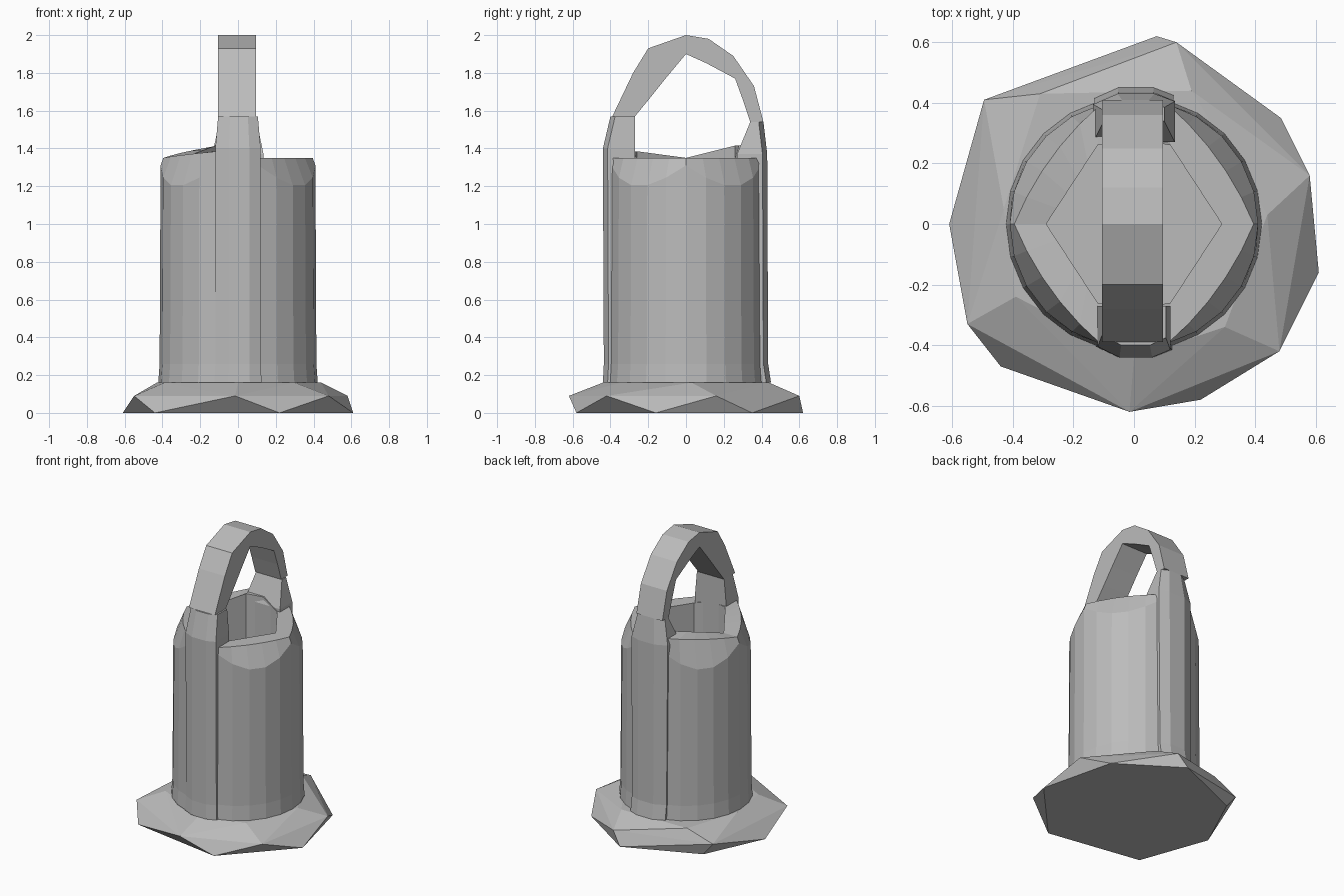
import bpy, bmesh
from math import sin, cos, pi
from mathutils import Vector

cube = bpy.data.objects.get("Cube")
if cube:
    bpy.data.objects.remove(cube)

grey = bpy.data.materials.new("stone_grey")
grey.use_nodes = True
colour = (0.5, 0.5, 0.5, 1)
grey.diffuse_color = colour
grey.node_tree.nodes["Principled BSDF"].inputs["Base Color"].default_value = colour


def finish(name, bm):
    bmesh.ops.recalc_face_normals(bm, faces=bm.faces)
    mesh = bpy.data.meshes.new(name)
    bm.to_mesh(mesh)
    bm.free()
    mesh.materials.append(grey)
    obj = bpy.data.objects.new(name, mesh)
    bpy.context.collection.objects.link(obj)
    return obj


def loft(name, rings):
    """Join closed rings of equal length and cap both ends."""
    bm = bmesh.new()
    loops = [[bm.verts.new(p) for p in ring] for ring in rings]
    for a, b in zip(loops, loops[1:]):
        for i in range(len(a)):
            j = (i + 1) % len(a)
            bm.faces.new((a[i], a[j], b[j], b[i]))
    bm.faces.new(loops[0])
    bm.faces.new(loops[-1])
    return finish(name, bm)


# Faceted base: staggered foot, belt and top corners
foot = [(-.61, 0), (-.44, -.47), (.22, -.58), (.61, -.16), (.485, .35), (.075, .62), (-.42, .41)]
belt = [(-.55, -.33), (-.015, -.62), (.48, -.42), (.58, .16), (.14, .60), (-.495, .41)]
crown = [(-.31, .43), (.19, .44), (.44, .03), (.3, -.34), (0, -.44), (-.39, -.24), (-.43, .05)]
bm = bmesh.new()
for corners, z in ((foot, 0), (belt, .09), (crown, .16)):
    for x, y in corners:
        bm.verts.new((x, y, z))
hull = bmesh.ops.convex_hull(bm, input=bm.verts)
unused = [v for v in bm.verts if not v.link_faces]
bmesh.ops.delete(bm, geom=unused, context='VERTS')
bmesh.ops.dissolve_limit(bm, angle_limit=.02, verts=bm.verts, edges=bm.edges)
finish("base", bm)


# Hollow body: each column runs up the outside, over the rim and down inside
def column(i):
    angle = i * pi / 12
    sx = 1 if cos(angle) > 1e-6 else -1
    sy = 1 if sin(angle) > -1e-6 else -1
    k = i % 12
    k = k if k <= 6 else 12 - k            # steps away from the side seam
    t = min(k / 5, 1)
    arc = Vector((cos(k * pi / 12), sin(k * pi / 12)))
    chord = Vector((.39, 0)).lerp(Vector((.11, .40)), t)
    inner = Vector((.29, 0)).lerp(Vector((.12, .26)), t)
    if k == 6:
        chord, inner = Vector((0, .41)), Vector((0, .28))
    rim = (arc * .405).lerp(chord, .65)
    rise = 0 if sx > 0 else (.065 if sy > 0 else .035)
    top = 1.35 + rise * t
    shoulder = 1.31 - .11 * sin(pi * t)
    points = [(arc * .422, .16), (arc * .415, .26), (arc * .41, shoulder),
              (rim, top), (inner, top), (inner, .26)]
    return [(p.x * sx, p.y * sy, z) for p, z in points]


columns = [column(i) for i in range(24)]
loft("body", list(zip(*columns)))


# Upright straps set into the front and back of the body
def strap(name, side, levels):
    rings = []
    for z, w, inner, outer in levels:
        section = [(-w, inner), (-w, outer - .035), (-w * .4, outer),
                   (w * .5, outer), (w, outer - .025), (w, inner)]
        rings.append([(x, y * side, z) for x, y in section])
    return loft(name, rings)


strap("front_strap", -1, [(.16, .125, .27, .44), (.26, .12, .27, .435),
                          (1.40, .12, .27, .44), (1.57, .105, .27, .40)])
strap("back_strap", 1, [(.16, .13, .27, .45), (.26, .13, .27, .435),
                        (1.37, .135, .27, .43), (1.54, .1, .34, .41)])

# Arched handle between the straps: outer y, z then inner y, z
arch = [(-.39, 1.57, -.27, 1.57), (-.28, 1.80, -.18, 1.68), (-.20, 1.93, -.10, 1.78),
        (0, 2.0, 0, 1.9), (.12, 1.98, .11, 1.85), (.25, 1.89, .26, 1.77),
        (.36, 1.73, .30, 1.66), (.41, 1.54, .34, 1.54)]
loft("handle", [[(-.105, oy, oz), (.095, oy, oz), (.095, iy, iz), (-.105, iy, iz)]
                for oy, oz, iy, iz in arch])
